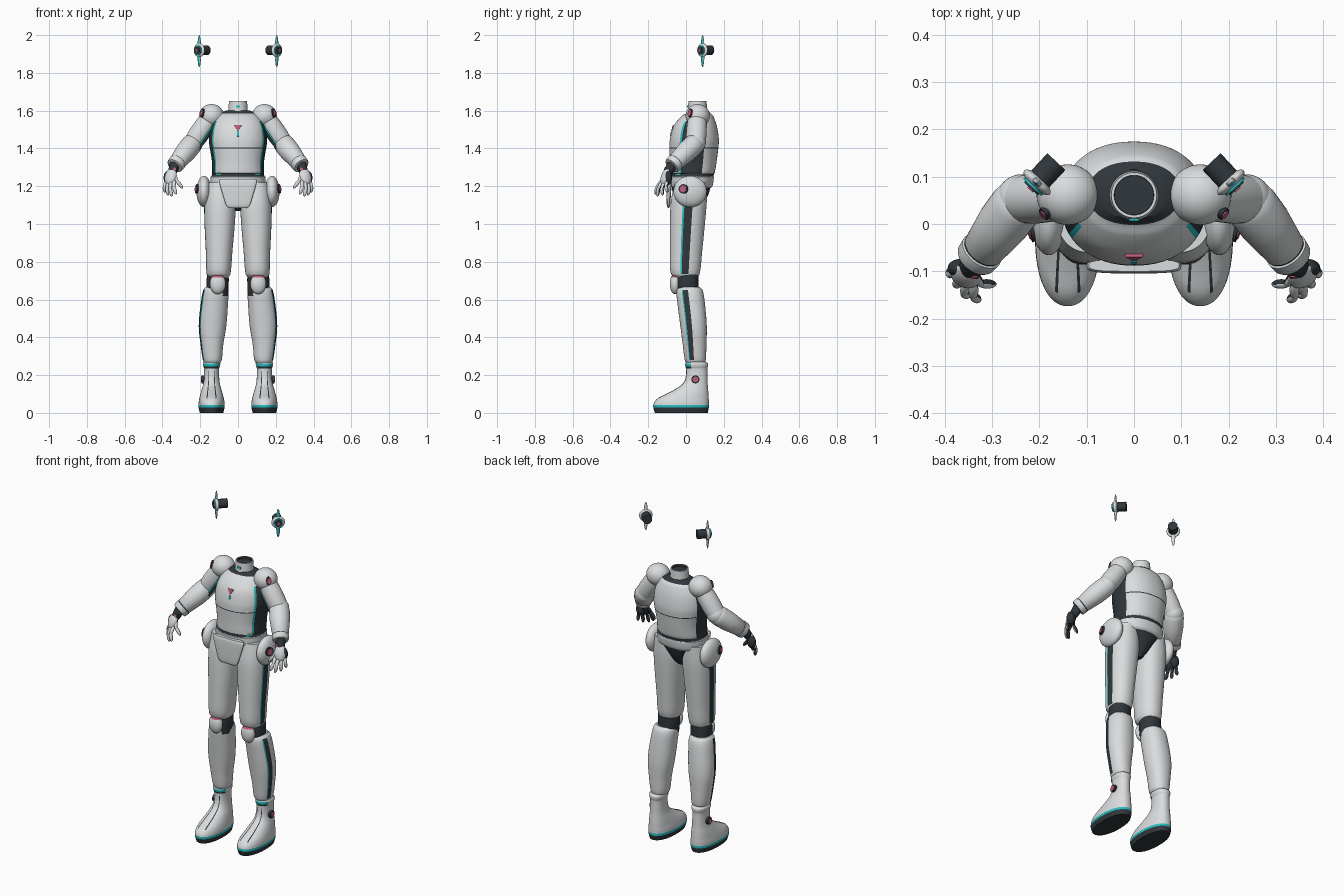
import bpy, bmesh, math
from math import sin, cos, pi, degrees, radians
from mathutils import Vector, Matrix

cube = bpy.data.objects.get("Cube")
if cube:
    bpy.data.objects.remove(cube)

WHITE, DARK, TEAL, PINK = range(4)


def material(name, rgb):
    m = bpy.data.materials.new(name)
    m.use_nodes = True
    m.diffuse_color = (*rgb, 1)
    m.node_tree.nodes["Principled BSDF"].inputs["Base Color"].default_value = (*rgb, 1)
    return m


MATS = [material("shell white", (.70, .72, .73)), material("joint charcoal", (.03, .038, .045)),
        material("trim teal", (.02, .5, .52)), material("accent pink", (.52, .11, .19))]


def make_object(name, bm):
    mesh = bpy.data.meshes.new(name)
    bm.to_mesh(mesh)
    for m in MATS:
        mesh.materials.append(m)
    ob = bpy.data.objects.new(name, mesh)
    bpy.context.collection.objects.link(ob)
    bpy.ops.object.select_all(action='DESELECT')
    ob.select_set(True)
    bpy.context.view_layer.objects.active = ob
    bpy.ops.object.shade_smooth_by_angle(angle=radians(40))


def finish(name, bm, pair=True):
    """Make the object; a pair also gets its mirror image."""
    bmesh.ops.recalc_face_normals(bm, faces=bm.faces)
    make_object("left_" + name if pair else name, bm)
    if pair:
        bmesh.ops.scale(bm, vec=(-1, 1, 1), verts=bm.verts)
        bmesh.ops.reverse_faces(bm, faces=bm.faces)
        make_object("right_" + name, bm)
    bm.free()


def smooth_rings(rings, k):
    """Cubic interpolation of the ring values along z."""
    def slope(i):
        a, b = rings[max(i - 1, 0)], rings[min(i + 1, len(rings) - 1)]
        return [(q - p) / (b[0] - a[0]) for p, q in zip(a, b)]
    out = []
    for i in range(len(rings) - 1):
        a, b, da, db = rings[i], rings[i + 1], slope(i), slope(i + 1)
        h = b[0] - a[0]
        for j in range(k):
            t = j / k
            s = t * t * (3 - 2 * t)
            out.append([p + (q - p) * s + h * t * (1 - t) * ((1 - t) * u - t * v)
                        for p, q, u, v in zip(a, b, da, db)])
    return out + [rings[-1]]


def loft(name, rings, rule=lambda a, z: WHITE, pair=True, n=64, power=2.2, k=4, matrix=None):
    """Skin rings (z, centre x, front y, back y, half width); rule(angle, z) gives the colour."""
    bm = bmesh.new()
    if k > 1:
        rings = smooth_rings(rings, k)
    curve = lambda v: math.copysign(abs(v) ** (2 / power), v)
    rows = [[bm.verts.new((cx + rx * curve(cos(2 * pi * i / n)),
                           (y0 + y1) / 2 + (y1 - y0) / 2 * curve(sin(2 * pi * i / n)), z))
             for i in range(n)] for z, cx, y0, y1, rx in rings]
    for r in range(len(rows) - 1):
        z = (rings[r][0] + rings[r + 1][0]) / 2
        for i in range(n):
            j = (i + 1) % n
            f = bm.faces.new((rows[r][i], rows[r][j], rows[r + 1][j], rows[r + 1][i]))
            f.material_index = rule((360 * (i + .5) / n + 180) % 360 - 180, z)
    for row, z in ((rows[0], rings[0][0]), (rows[-1], rings[-1][0])):
        bm.faces.new(row).material_index = rule(0, z)
    if matrix:
        bm.transform(matrix)
    finish(name, bm, pair)


def facing(loc, normal):
    return Matrix.Translation(loc) @ Vector(normal).to_track_quat('Z', 'Y').to_matrix().to_4x4()


def tube(name, a, b, profile, rule=lambda a, z: WHITE, n=32):
    """Round limb from a to b; profile holds (fraction, radius)."""
    d = Vector(b) - Vector(a)
    rings = [(t * d.length, 0, -r, r, r) for t, r in profile]
    loft(name, rings, lambda ang, z: rule(ang, z / d.length), n=n, power=2, k=1, matrix=facing(a, d))


def ellipsoid(name, loc, radii, rule=lambda p, n: WHITE, normal=(0, 0, 1), pair=True):
    bm = bmesh.new()
    m = facing(loc, normal) @ Matrix.Diagonal((*radii, 1))
    bmesh.ops.create_uvsphere(bm, u_segments=40, v_segments=24, radius=1, matrix=m)
    bm.normal_update()
    for f in bm.faces:
        f.material_index = rule(f.calc_center_median(), f.normal)
    finish(name, bm, pair)


def disc(name, loc, normal, r, depth, mat, pair=True, sides=32, turn=0, stretch=1):
    bm = bmesh.new()
    m = facing(loc, normal) @ Matrix.Rotation(turn, 4, 'Z') @ Matrix.Diagonal((1, stretch, 1, 1))
    bmesh.ops.create_cone(bm, cap_ends=True, segments=sides, radius1=r, radius2=r, depth=depth, matrix=m)
    for f in bm.faces:
        f.material_index = mat
    finish(name, bm, pair)


def plate(name, loc, normal, w, h, mat, pair=True):
    bm = bmesh.new()
    bmesh.ops.create_cube(bm, size=1, matrix=facing(loc, normal) @ Matrix.Diagonal((w, h, .008, 1)))
    for f in bm.faces:
        f.material_index = mat
    finish(name, bm, pair)


def button(name, loc, normal, r, stretch=1):
    disc(name + "_rim", loc, normal, r, .02, DARK, stretch=stretch)
    disc(name, loc, normal, r * .7, .026, PINK, stretch=stretch)


# Torso with collar, side panels, chest seam and waist band
def torso_rule(a, z):
    side = degrees(math.asin(sin(radians(a))))
    if z > 1.585 or 1.4 < z < 1.405:
        return DARK
    if 1.252 < z < 1.268:
        return TEAL if -50 < side < -36 and z > 1.26 else DARK
    if 1.268 < z < 1.54:
        if -36 < side < -30:
            return TEAL
        if -30 < side < 20:
            return DARK
    return WHITE


loft("torso", [(1.19, 0, -.07, .13, .13), (1.2, 0, -.08, .14, .142), (1.25, 0, -.083, .148, .145),
               (1.252, 0, -.08, .146, .141), (1.268, 0, -.08, .149, .137), (1.27, 0, -.084, .152, .138),
               (1.33, 0, -.085, .162, .138), (1.4, 0, -.088, .171, .149), (1.405, 0, -.088, .172, .15),
               (1.45, 0, -.085, .174, .154), (1.52, 0, -.065, .163, .142), (1.57, 0, -.025, .145, .115),
               (1.585, 0, -.002, .132, .098), (1.6, 0, .01, .115, .065)], torso_rule, pair=False)
loft("neck", [(1.58, 0, .007, .113, .053), (1.65, 0, .013, .109, .048), (1.65, 0, .019, .103, .042),
              (1.605, 0, .021, .101, .04)], lambda a, z: WHITE if z > 1.61 and z != 1.6275 else DARK,
     pair=False, power=2, k=1)
disc("neck_well", (0, .061, 1.622), (0, 0, 1), .043, .03, DARK, pair=False)
plate("neck_light", (0, .01, 1.622), (0, -1, .1), .022, .012, TEAL, pair=False)
disc("chest_emblem", (0, -.069, 1.512), (0, -.96, .28), .022, .008, PINK, pair=False, sides=3, turn=pi)
plate("chest_light", (0, -.079, 1.476), (0, -.96, .2), .01, .024, TEAL, pair=False)

# Pelvis, front guard and hip pods
loft("pelvis", [(1.07, 0, -.02, .06, .02), (1.1, 0, -.05, .09, .045), (1.16, 0, -.07, .12, .09),
                (1.2, 0, -.075, .13, .13)], lambda a, z: DARK, pair=False)
loft("pelvis_guard", [(1.085, 0, -.096, -.09, .045), (1.095, 0, -.101, -.085, .06),
                      (1.15, 0, -.104, -.08, .079), (1.225, 0, -.104, -.075, .1),
                      (1.238, 0, -.1, -.075, .095)], pair=False, power=3.5)
ellipsoid("hip_pod", (.18, .022, 1.172), (.04, .088, .083))
button("hip_button", (.212, -.012, 1.185), (1, -.3, .1), .025)


# Legs
def stripe(a, z, edge, width, low, high):
    if low < z < high and edge < a < edge + width:
        return TEAL if a < edge + 6 else DARK
    return WHITE


loft("thigh", [(.715, .103, -.055, .055, .05), (.735, .103, -.08, .072, .063), (.85, .1, -.085, .085, .07),
               (1., .097, -.085, .1, .08), (1.12, .095, -.08, .11, .083), (1.22, .095, -.06, .11, .07)],
     lambda a, z: stripe(a, z, -17, 28, .74, 1.12))
plate("thigh_light", (.15, -.057, 1.025), (.5, -.85, 0), .012, .07, PINK)
loft("knee_joint", [(.62, .108, -.045, .065, .055), (.69, .108, -.05, .066, .059),
                    (.76, .105, -.045, .065, .055)], lambda a, z: DARK)
ellipsoid("knee_pad", (.107, -.058, .683), (.042, .028, .055),
          lambda p, n: PINK if .717 < p.z < .733 and p.y < -.05 else WHITE)
loft("shin", [(.265, .136, 0, .1, .042), (.28, .136, -.007, .105, .05), (.36, .138, -.017, .108, .06),
              (.46, .135, -.03, .11, .073), (.58, .125, -.045, .1, .072), (.65, .118, -.05, .088, .066),
              (.667, .118, -.035, .072, .052)], lambda a, z: stripe(a, z, -34, 29, .29, .645))


# Boots
def boot_rule(a, z):
    front = abs(a + 90)
    if z < .028:
        return DARK
    if z < .042:
        return TEAL
    if .235 < z < .262 and front < 60:
        return TEAL if z > .245 else DARK
    if .075 < z < .225 and 16 < front < 22:
        return DARK
    return WHITE


loft("boot", [(0, .14, -.165, .115, .062), (.028, .14, -.173, .121, .069), (.042, .14, -.173, .121, .069),
              (.06, .14, -.166, .121, .068), (.08, .14, -.145, .12, .064), (.1, .14, -.105, .119, .059),
              (.125, .14, -.058, .117, .052), (.15, .14, -.022, .115, .045), (.18, .14, -.004, .114, .041),
              (.235, .14, .001, .113, .04), (.245, .14, -.003, .116, .044), (.262, .14, -.004, .116, .046),
              (.27, .14, .005, .107, .04)], boot_rule)
button("ankle_button", (.183, .05, .177), (1, 0, 0), .021)

# Arms
shoulder, elbow, wrist = Vector((.15, .06, 1.56)), Vector((.238, .052, 1.43)), Vector((.336, -.076, 1.308))
ellipsoid("shoulder_cap", (.14, .062, 1.573), (.066, .064, .062))
button("shoulder_button", (.184, .026, 1.586), (.76, -.6, .2), .014, stretch=1.7)
tube("upper_arm", shoulder, elbow, [(0, .048), (.3, .053), (.7, .054), (1, .05)])
ellipsoid("elbow_joint", elbow, (.053, .053, .053))
offset = Vector((-.54, -.75, -.38)) * .052
ends = [shoulder.lerp(elbow, t) + offset for t in (.1, 1.05)]
tube("arm_light", *ends, [(0, .005), (1, .005)], lambda a, z: TEAL, n=12)
under = Vector((-.008, .005, -.006))
tube("arm_seam", ends[0] + under, ends[1] + under, [(0, .007), (1, .007)], lambda a, z: DARK, n=12)
tube("forearm", elbow, wrist, [(-.05, .045), (0, .053), (.12, .056), (.4, .055), (.82, .045), (.83, .043),
                               (.845, .043), (.855, .047), (.97, .045), (1, .041), (1.01, .03)],
     lambda a, z: DARK if .83 < z < .845 else WHITE)

# Hands: pale shell outside, dark palm inside
palm_way = Vector((-.3, .95, -.1))
hand = Vector((.356, -.108, 1.25))
tube("wrist_joint", wrist, hand, [(-.1, .028), (.5, .024), (1, .018)], lambda a, z: DARK)
button("wrist_button", (.337, -.102, 1.288), (-.1, -.9, .2), .012)
grip = lambda p, n: DARK if n.dot(palm_way) > .1 else WHITE
ellipsoid("palm", hand, (.033, .022, .048), grip, normal=(.15, -.3, -.9))
ellipsoid("palm_pad", hand + Vector((.012, .014, -.005)), (.026, .02, .038), lambda p, n: DARK)
fingers = {"index": ((.338, -.13, 1.228), (.33, -.16, 1.165)), "middle": ((.355, -.128, 1.22), (.352, -.15, 1.155)),
           "ring": ((.368, -.114, 1.22), (.372, -.125, 1.16)), "little": ((.378, -.098, 1.226), (.388, -.1, 1.176)),
           "thumb": ((.338, -.11, 1.262), (.298, -.127, 1.196))}
for label, (base, tip) in fingers.items():
    base, tip = Vector(base), Vector(tip)
    knuckle = base.lerp(tip, .5) + Vector((.006, -.008, 0))
    for part, a, b in (("base", base, knuckle), ("tip", knuckle, tip)):
        ellipsoid(f"{label}_finger_{part}", (a + b) / 2, (.01, .01, (b - a).length * .5 + .009), grip, normal=b - a)

# Floating ear pieces
ear, out = Vector((.205, .088, 1.92)), Vector((.68, -.73, 0))
disc("ear_plug", ear - out * .032, out, .026, .056, DARK)
ellipsoid("ear_shell", ear, (.037, .037, .014), normal=out)
disc("ear_ring", ear + out * .008, out, .026, .014, TEAL)
disc("ear_hub", ear + out * .012, out, .02, .014, DARK)
disc("ear_dot", ear + out * .015, out, .008, .014, PINK)
ellipsoid("ear_fin", ear + Vector((0, 0, -.005)), (.012, .085, .008),
          lambda p, n: TEAL if n.dot(out) > .8 else WHITE, normal=out)
